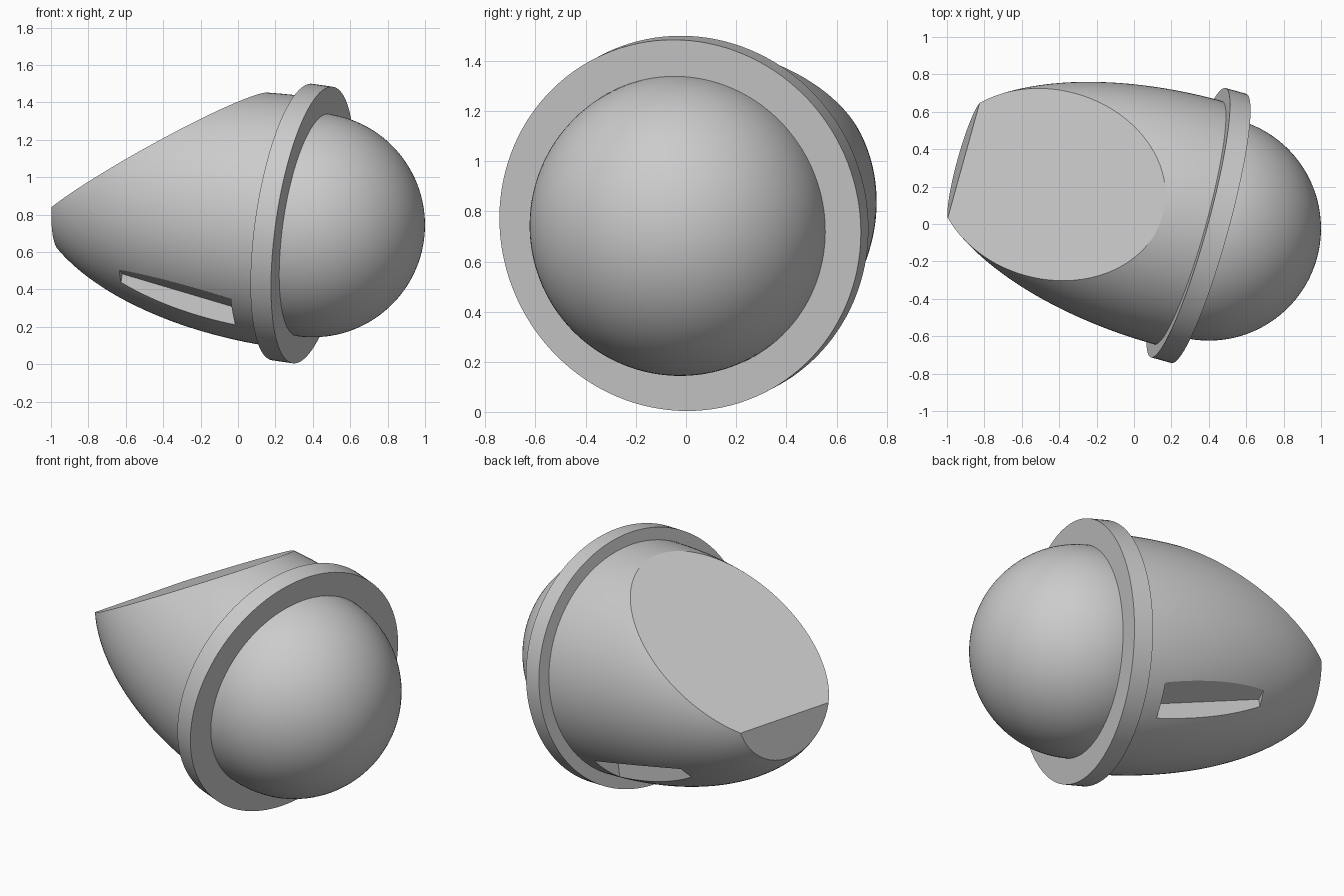
import bpy, bmesh, math
from mathutils import Matrix, Vector

old = bpy.data.objects.get("Cube")
if old:
    bpy.data.objects.remove(old, do_unlink=True)

# Single plain grey
grey = bpy.data.materials.new("plain_grey")
grey.use_nodes = True
grey.diffuse_color = (0.6, 0.6, 0.6, 1)
grey.node_tree.nodes["Principled BSDF"].inputs["Base Color"].default_value = (0.6, 0.6, 0.6, 1)

# Tilted frame: local +x runs along the axis towards the dome
FRAME = (Matrix.Translation((0.29, 0.007, 0.76))
         @ Matrix.Rotation(math.radians(-15.5), 4, 'Z')
         @ Matrix.Rotation(math.radians(8), 4, 'Y'))


def add_object(name, bm):
    bmesh.ops.recalc_face_normals(bm, faces=bm.faces)
    mesh = bpy.data.meshes.new(name)
    bm.to_mesh(mesh)
    bm.free()
    obj = bpy.data.objects.new(name, mesh)
    obj.matrix_world = FRAME
    bpy.context.collection.objects.link(obj)
    mesh.materials.append(grey)
    return obj


def lathe(name, profile, steps=128):
    """Revolve (along axis, radius) points about the local x axis."""
    bm = bmesh.new()
    verts = [bm.verts.new((x, 0, r)) for x, r in profile]
    edges = [bm.edges.new(pair) for pair in zip(verts, verts[1:])]
    bmesh.ops.spin(bm, geom=verts + edges, cent=(0, 0, 0), axis=(1, 0, 0),
                   angle=2 * math.pi, steps=steps)
    bmesh.ops.remove_doubles(bm, verts=bm.verts, dist=1e-4)
    return add_object(name, bm)


def hull(name, points):
    """Convex cutter around a set of points."""
    bm = bmesh.new()
    verts = [bm.verts.new(p) for p in points]
    bmesh.ops.convex_hull(bm, input=verts)
    obj = add_object(name, bm)
    obj.hide_render = True
    return obj


def activate(obj):
    bpy.context.view_layer.update()
    for other in bpy.context.selected_objects:
        other.select_set(False)
    obj.select_set(True)
    bpy.context.view_layer.objects.active = obj


def smooth(obj):
    activate(obj)
    bpy.ops.object.shade_smooth_by_angle(angle=math.radians(25))


def cut(obj, cutter):
    mod = obj.modifiers.new("cut", 'BOOLEAN')
    mod.operation = 'DIFFERENCE'
    mod.solver = 'EXACT'
    mod.object = cutter
    activate(obj)
    bpy.ops.object.modifier_apply(modifier=mod.name)
    bpy.data.objects.remove(cutter, do_unlink=True)


# Elliptical shell with a blunt rear end
LENGTH, RADIUS, REACH, COUNT = 1.245, 0.675, 1.43, 40
arc = [LENGTH * i / COUNT for i in range(COUNT + 1)]
profile = [(0.03, 0), (0.03, RADIUS)]
profile += [(-s, RADIUS * math.sqrt(1 - (s / REACH) ** 2)) for s in arc]
profile.append((-LENGTH, 0))
shell = lathe("shell", profile)

# Sloping flat across the top rear of the shell
SLOPE = 0.753


def flat_height(x):
    return -0.09 + SLOPE * (x + 1.24)


section = [(-2, flat_height(-2)), (0.2, flat_height(0.2)), (-2, 2)]
cut(shell, hull("flat_cutter", [(x, y, z) for x, z in section for y in (-1.5, 1.5)]))


# Mirrored notches low on both sides
def notch_roof(s, h):
    return -0.485 + 0.14 * (s - 0.14) + 0.31 * (h - 0.348)


for side in (-1, 1):
    corners = []
    for s in (0.14, 0.80):
        for h in (0.348, 0.9):
            corners += [(-s, side * h, notch_roof(s, h)), (-s, side * h, -1)]
    cut(shell, hull("notch_cutter", corners))
smooth(shell)

# Flat collar between shell and dome
THICK = 0.115
collar = lathe("collar", [(0, 0), (0, 0.747), (THICK, 0.747), (THICK, 0)])
smooth(collar)

# Round front dome
DOME = 0.6
angles = [math.pi / 2 * i / 32 for i in range(33)]
dome_profile = [(0.05, 0), (0.05, DOME)]
dome_profile += [(THICK + DOME * math.sin(a), DOME * math.cos(a)) for a in angles]
smooth(lathe("dome", dome_profile))
